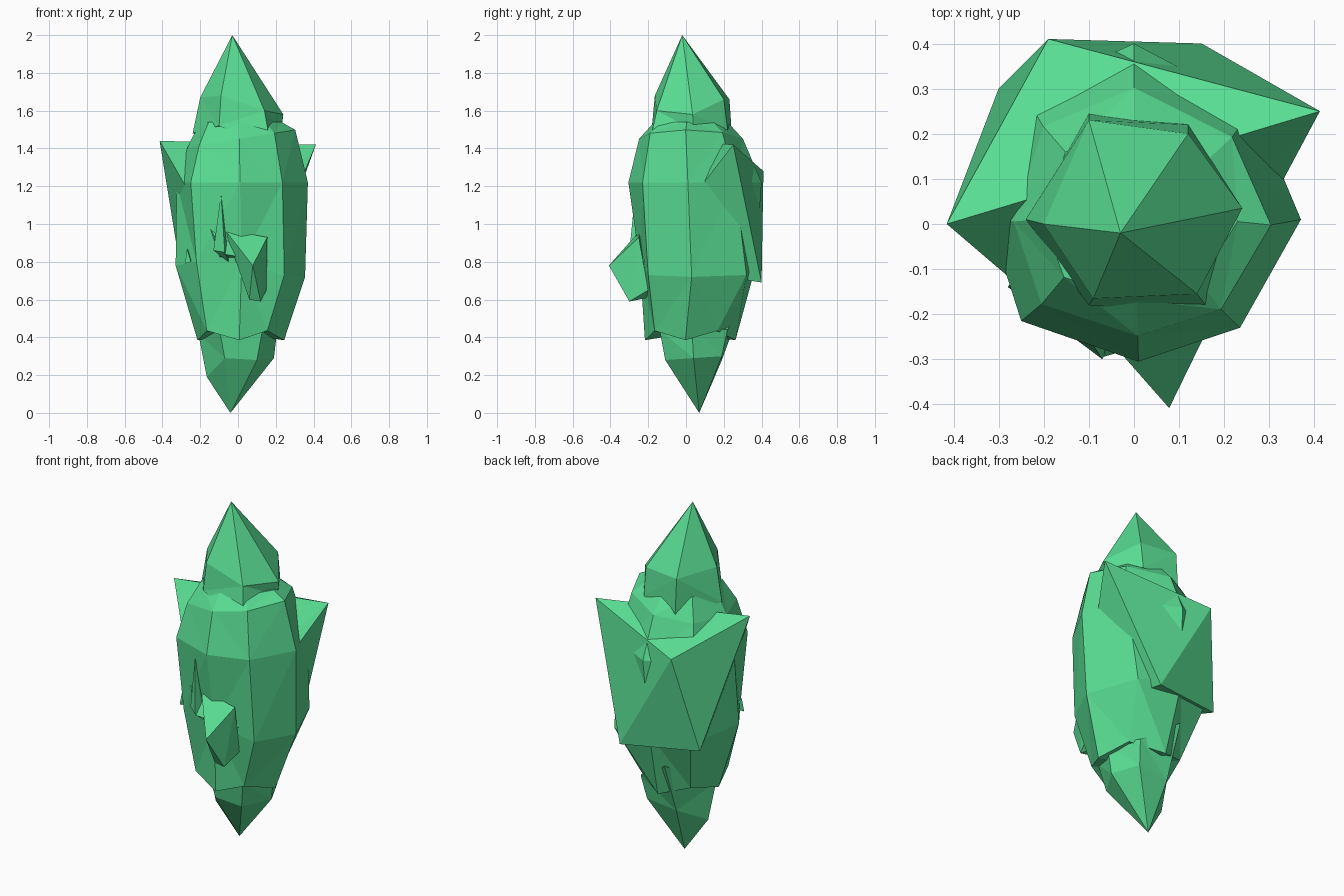
import bpy
import bmesh
from mathutils import Vector

default_cube = bpy.data.objects.get("Cube")
if default_cube:
    bpy.data.objects.remove(default_cube, do_unlink=True)

# Single flat colour shared by every crystal
green = bpy.data.materials.new("emerald_green")
green.use_nodes = True
colour = (0.1, 0.72, 0.29, 1)
green.diffuse_color = colour
green.node_tree.nodes["Principled BSDF"].inputs["Base Color"].default_value = colour


def finish(name, bm):
    """Turn a bmesh into a flat-shaded, faceted object."""
    bmesh.ops.triangulate(bm, faces=bm.faces[:])
    bmesh.ops.recalc_face_normals(bm, faces=bm.faces[:])
    mesh = bpy.data.meshes.new(name)
    bm.to_mesh(mesh)
    bm.free()
    mesh.materials.append(green)
    obj = bpy.data.objects.new(name, mesh)
    bpy.context.collection.objects.link(obj)
    return obj


def loft(name, rings, start, end):
    """Bridge rings of equal size and close both ends to a point."""
    bm = bmesh.new()
    loops = [[bm.verts.new(point) for point in ring] for ring in rings]
    count = len(loops[0])
    first, last = bm.verts.new(start), bm.verts.new(end)
    for i in range(count):
        j = (i + 1) % count
        bm.faces.new((first, loops[0][j], loops[0][i]))
        bm.faces.new((last, loops[-1][i], loops[-1][j]))
        for lower, upper in zip(loops, loops[1:]):
            bm.faces.new((lower[i], lower[j], upper[j], upper[i]))
    return finish(name, bm)


def shard(name, points):
    """Convex chip of crystal spanning the given corners."""
    bm = bmesh.new()
    for point in points:
        bm.verts.new(point)
    result = bmesh.ops.convex_hull(bm, input=bm.verts[:])
    loose = [v for v in result["geom_interior"] if isinstance(v, bmesh.types.BMVert)]
    bmesh.ops.delete(bm, geom=loose, context="VERTS")
    return finish(name, bm)


# Main body: an irregular outline rescaled at each level, plus a fuller belly
outline = [Vector(p) for p in (
    (-0.25, -0.215), (0.01, -0.305), (0.235, -0.23), (0.37, 0.01),
    (0.265, 0.26), (0, 0.4), (-0.245, 0.29), (-0.325, 0.02))]
belly = ((-0.22, -0.19, 0.8), (0.02, -0.245, 0.8), (0.245, -0.2, 0.73),
         (0.355, 0.03, 0.72), (0.24, 0.32, 0.73), (-0.02, 0.37, 0.78),
         (-0.24, 0.3, 0.75), (-0.33, -0.02, 0.78))


def body_ring(height, width, depth, shift, tilt, zigzag):
    return [(p.x * width, p.y * depth + shift,
             height + p.x * tilt + zigzag * (-1) ** i)
            for i, p in enumerate(outline)]


loft("crystal_body", (
    body_ring(0.41, 0.66, 0.68, -0.01, 0, 0.025),
    belly,
    body_ring(1.22, 1, 1, 0, 0, 0),
    body_ring(1.45, 0.82, 0.78, -0.01, 0.13, 0),
    body_ring(1.54, 0.62, 0.55, 0, 0, 0),
), (0, 0, 0.42), (0, 0, 1.55))

# Upper point: pyramid over a short tapering skirt
shoulder = ((-0.09, -0.165, 1.68), (0.14, -0.155, 1.6), (0.24, 0.035, 1.58),
            (0.12, 0.2, 1.66), (-0.1, 0.23, 1.66), (-0.2, 0, 1.67))
skirt = ((-0.1, -0.18, 1.52), (0.175, -0.2, 1.4), (0.23, 0.04, 1.5),
         (0.12, 0.22, 1.5), (-0.1, 0.245, 1.44), (-0.24, 0.01, 1.48))
loft("upper_point", (skirt, shoulder), (0, 0, 1.5), (-0.03, -0.02, 2))

# Lower point: inverted pyramid below a widening collar
lower_ring = ((-0.165, 0.03, 0.19), (-0.07, -0.11, 0.29), (0.1, -0.11, 0.28),
              (0.19, 0.04, 0.29), (0.12, 0.19, 0.3), (-0.07, 0.19, 0.28))
collar = ((-0.21, 0.02, 0.42), (-0.1, -0.14, 0.45), (0.13, -0.14, 0.44),
          (0.21, 0.03, 0.46), (0.14, 0.22, 0.44), (-0.07, 0.3, 0.58))
loft("lower_point", (lower_ring, collar), (-0.04, 0.07, 0), (0, 0, 0.5))

# Large angular slab: spreads at the back, narrows through to the front
shard("back_slab", (
    (-0.415, 0, 1.44), (0.412, 0.25, 1.42), (-0.19, 0.41, 1.28),
    (0.15, 0.4, 0.69), (-0.3, 0.3, 0.73), (-0.07, -0.295, 0.84),
    (0.155, -0.23, 0.8)))

# Pointed chip on the front
shard("front_chip", (
    (-0.07, -0.24, 0.97), (0.155, -0.25, 0.93), (0.078, -0.408, 0.78),
    (0.06, -0.3, 0.6), (0.12, -0.3, 0.59), (0.15, -0.2, 0.65),
    (0.06, -0.2, 0.61)))

# Small slivers breaking the surface
shard("front_sliver", (
    (-0.09, -0.27, 1.16), (-0.13, -0.255, 0.86), (-0.07, -0.3, 0.85),
    (-0.05, -0.25, 0.8), (-0.06, -0.2, 0.9)))
shard("side_sliver", (
    (-0.27, -0.13, 0.87), (-0.28, -0.14, 0.79), (-0.25, -0.16, 0.8),
    (-0.24, -0.08, 0.82)))
